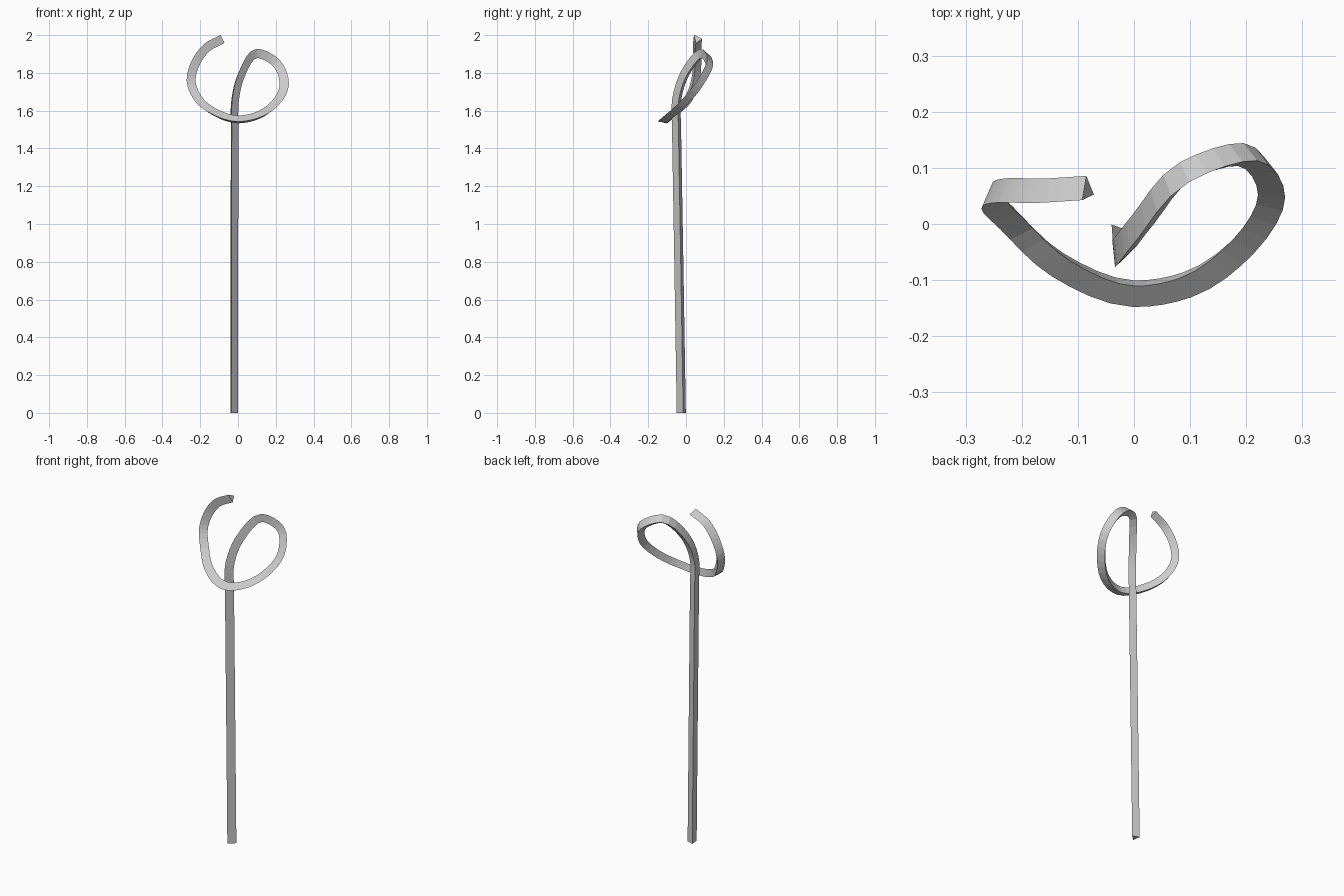
import bpy, bmesh, math
from mathutils import Vector

if "Cube" in bpy.data.objects:
    bpy.data.objects.remove(bpy.data.objects["Cube"])

# centre line: leaning stem, then the looping head
PATH = [(-.025, -.022, 0), (-.024, -.035, .8), (-.023, -.047, 1.5), (-.02, -.046, 1.66),
        (.012, -.005, 1.79), (.095, .088, 1.902), (.2, .12, 1.85), (.245, .06, 1.735),
        (.195, -.03, 1.63), (.09, -.105, 1.565), (0, -.12, 1.55), (-.13, -.07, 1.59),
        (-.217, .01, 1.665), (-.25, .045, 1.755), (-.222, .056, 1.86),
        (-.165, .055, 1.935), (-.083, .06, 1.98)]
# triangular bar section at the foot, relative to the centre line
SECTION = [(.025, .007, 0), (-.01, -.027, 0), (-.015, .021, 0)]
TWIST = math.radians(0)


def smooth_path(points, steps):
    p = [Vector(q) for q in points]
    n = len(p)
    tan = []
    for i in range(n):
        a, b = p[max(i - 1, 0)], p[min(i + 1, n - 1)]
        if 0 < i < n - 1:
            d0, d1 = (p[i] - a).length, (b - p[i]).length
            tan.append(((p[i] - a) / d0 * d1 + (b - p[i]) / d1 * d0) / (d0 + d1))
        else:
            tan.append((b - a).normalized())
    out = []
    for i in range(n - 1):
        h = (p[i + 1] - p[i]).length
        k = 1 if i < 2 else steps
        for s in range(k):
            t = s / k
            out.append(p[i] * (2*t**3 - 3*t**2 + 1) + tan[i] * h * (t**3 - 2*t**2 + t)
                       + p[i + 1] * (3*t**2 - 2*t**3) + tan[i + 1] * h * (t**3 - t**2))
    return out + [p[-1]]


def sweep(name, path, section):
    bm = bmesh.new()
    offsets = [Vector(s) for s in section]
    direction = Vector((0, 0, 1))
    rings = []
    for i, c in enumerate(path):
        new = (path[min(i + 1, len(path) - 1)] - path[max(i - 1, 0)]).normalized()
        if i:
            turn = direction.rotation_difference(new)
            offsets = [turn @ o for o in offsets]
            direction = new
        rings.append([bm.verts.new(c + o) for o in offsets])
    for a, b in zip(rings, rings[1:]):
        for j in range(3):
            k = (j + 1) % 3
            bm.faces.new((a[j], a[k], b[k], b[j]))
    bm.faces.new(rings[0])
    bm.faces.new(rings[-1])
    bmesh.ops.recalc_face_normals(bm, faces=bm.faces)
    me = bpy.data.meshes.new(name)
    bm.to_mesh(me)
    bm.free()
    ob = bpy.data.objects.new(name, me)
    bpy.context.collection.objects.link(ob)
    return ob


sweep("looped_rod", smooth_path(PATH, 4), SECTION)
